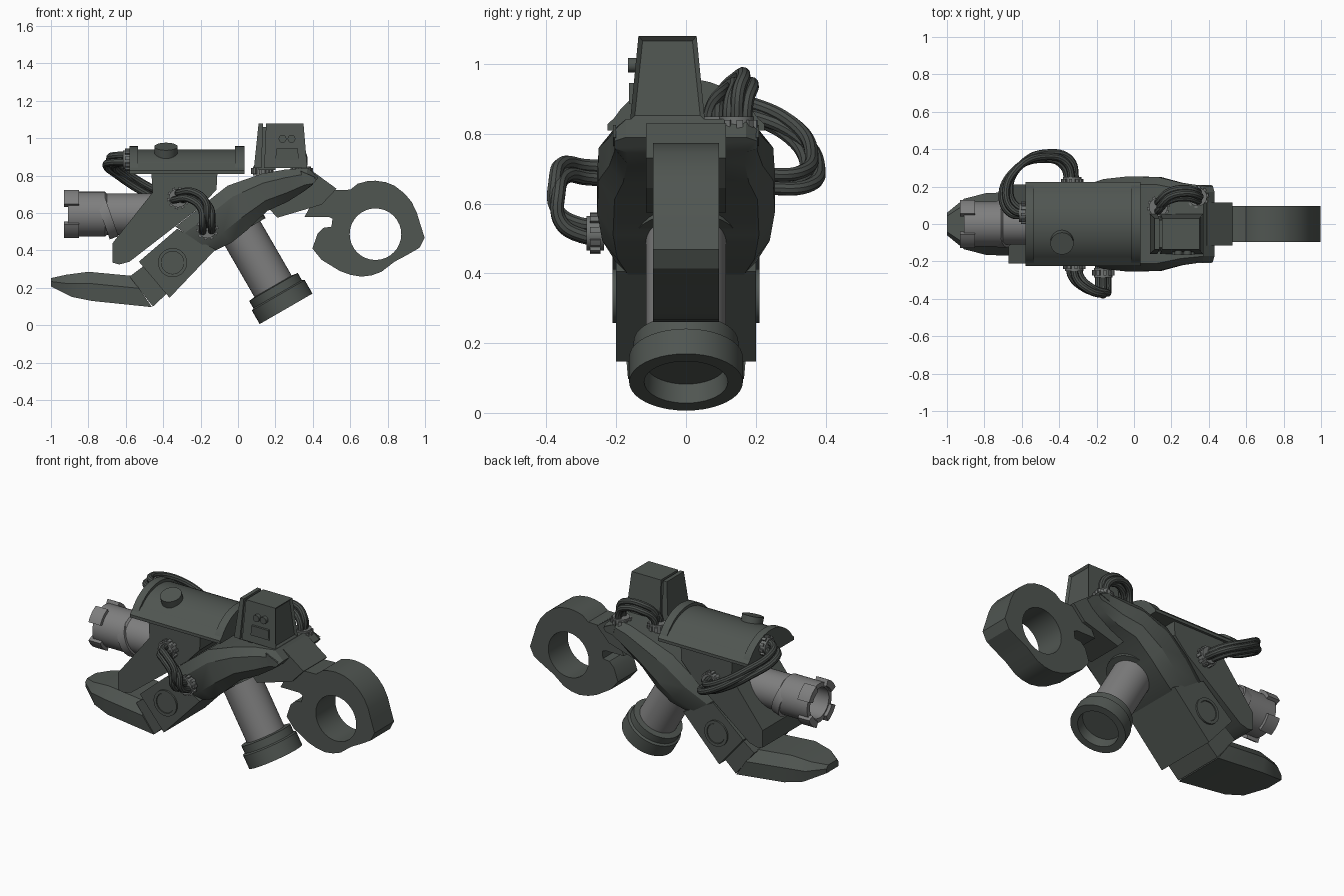
import bpy, bmesh, math
from mathutils import Vector, Matrix

cube = bpy.data.objects.get("Cube")
if cube:
    bpy.data.objects.remove(cube, do_unlink=True)

made = []


def material(name, rgb):
    m = bpy.data.materials.new(name)
    m.use_nodes = True
    m.diffuse_color = (*rgb, 1)
    m.node_tree.nodes["Principled BSDF"].inputs["Base Color"].default_value = (*rgb, 1)
    return m


DARK = material("dark green grey", (0.08, 0.092, 0.083))
HOSE = material("hose grey", (0.065, 0.073, 0.068))
STEEL = material("light steel", (0.21, 0.21, 0.21))
FITTING = material("fitting grey", (0.16, 0.17, 0.165))


def finish(name, bm, mat):
    bmesh.ops.remove_doubles(bm, verts=bm.verts, dist=0.0001)
    bmesh.ops.recalc_face_normals(bm, faces=bm.faces)
    mesh = bpy.data.meshes.new(name)
    bm.to_mesh(mesh)
    bm.free()
    mesh.materials.append(mat)
    ob = bpy.data.objects.new(name, mesh)
    bpy.context.collection.objects.link(ob)
    made.append(ob)
    return ob


def skin(name, rings, mat):
    """Join equal rings of points into a capped solid."""
    bm = bmesh.new()
    rows = [[bm.verts.new(p) for p in ring] for ring in rings]
    n = len(rows[0])
    for a, b in zip(rows, rows[1:]):
        for i in range(n):
            j = (i + 1) % n
            bm.faces.new((a[i], a[j], b[j], b[i]))
    bm.faces.new(rows[0])
    bm.faces.new(rows[-1])
    return finish(name, bm, mat)


def prism(name, outline, y0, y1, mat=DARK):
    return skin(name, [[(x, y, z) for x, z in outline] for y in (y0, y1)], mat)


def loft(name, stations, section, mat=DARK, shift=0):
    """Stations are top x, z, bottom x, z, half width; section is (width factor, drop)."""
    rings = []
    for tx, tz, bx, bz, w in stations:
        half = [(tx + (bx - tx) * t, f * w, tz + (bz - tz) * t) for f, t in section]
        ring = half + [(x, -y, z) for x, y, z in reversed(half)]
        rings.append([(x, y + shift, z) for x, y, z in ring])
    return skin(name, rings, mat)


def lathe(name, profile, origin, axis, mat=DARK, segs=32, start=0, sweep=math.tau):
    """Turn a (radius, distance) profile about an axis; a part sweep closes the profile."""
    rot = Vector(axis).to_track_quat('Z', 'Y').to_matrix().to_4x4()
    place = Matrix.Translation(origin) @ rot
    full = sweep >= math.tau
    angles = [start + sweep * i / segs for i in range(segs + 1)]
    rings = [[place @ Vector((r * math.cos(a), r * math.sin(a), t)) for r, t in profile]
             for a in angles]
    if not full:
        return skin(name, rings, mat)
    bm = bmesh.new()
    rows = [[bm.verts.new(p) for p in ring] for ring in rings[:-1]]
    for k in range(segs):
        a, b = rows[k], rows[(k + 1) % segs]
        for i in range(len(profile) - 1):
            bm.faces.new((a[i], a[i + 1], b[i + 1], b[i]))
    bmesh.ops.dissolve_degenerate(bm, dist=0.0001, edges=bm.edges)
    return finish(name, bm, mat)


def disc(name, r, h, origin, axis, mat=DARK, segs=32):
    return lathe(name, [(0, 0), (r, 0), (r, h), (0, h)], origin, axis, mat, segs)


def to_mesh(ob):
    """Replace an object by a plain mesh of its evaluated shape."""
    bpy.context.view_layer.update()
    dg = bpy.context.evaluated_depsgraph_get()
    mesh = bpy.data.meshes.new_from_object(ob.evaluated_get(dg))
    name = ob.name
    bpy.data.objects.remove(ob, do_unlink=True)
    new = bpy.data.objects.new(name, mesh)
    bpy.context.collection.objects.link(new)
    made.append(new)
    return new


def hoses(name, path, offsets, radius=0.02):
    for k, off in enumerate(offsets):
        cu = bpy.data.curves.new(f"{name}_{k + 1}", 'CURVE')
        cu.dimensions = '3D'
        cu.bevel_depth, cu.bevel_resolution, cu.resolution_u = radius, 3, 8
        sp = cu.splines.new('BEZIER')
        sp.bezier_points.add(len(path) - 1)
        for bp, p in zip(sp.bezier_points, path):
            bp.co = Vector(p) + Vector(off)
            bp.handle_left_type = bp.handle_right_type = 'AUTO'
        cu.materials.append(HOSE)
        ob = bpy.data.objects.new(cu.name, cu)
        bpy.context.collection.objects.link(ob)
        to_mesh(ob)


def fitting(name, origin, axis):
    """Toothed hose collar."""
    disc(name, 0.05, 0.05, origin, axis, FITTING, 16)
    for i in range(10):
        a = math.tau * i / 10
        lathe(f"{name}_tooth_{i + 1}", [(0.045, 0.01), (0.06, 0.01), (0.06, 0.04), (0.045, 0.04)],
              origin, axis, FITTING, 2, a, 0.3)


# Main arm, ankle and foot
CHAMFER = [(0.84, 0), (1, 0.25), (1, 0.72), (0.82, 1)]
loft("main_arm", [(-.334, .527, -.136, .393, .2), (-.206, .628, -.035, .441, .24),
                  (-.056, .746, .05, .51, .255), (.126, .81, .158, .612, .25),
                  (.249, .832, .265, .66, .22), (.372, .842, .35, .714, .205),
                  (.43, .79, .393, .746, .205)], CHAMFER)
prism("ankle_block", [(-.53, .34), (-.325, .516), (-.12, .405), (-.366, .147)], -.2, .2)
prism("ankle_joint", [(-.5, .32), (-.38, .17), (-.455, .1), (-.58, .26)], -.165, .165)
loft("foot", [(-1, .252, -1, .207, .06), (-.92, .27, -.89, .152, .135),
              (-.8, .286, -.78, .13, .165), (-.575, .265, -.46, .097, .175)],
     [(0.7, 0), (1, 0.4), (0.95, 1)])
for side, label in ((-1, "right"), (1, "left")):
    lathe(f"{label}_pivot_ring", [(.06, 0), (.06, .012), (.078, .012), (.078, 0)],
          (-.35, side * .199, .335), (0, side, 0))
    disc(f"{label}_pivot_pin", .058, .008, (-.35, side * .199, .335), (0, side, 0))
    prism(f"{label}_arm_plate", [(.335, .825), (.415, .79), (.35, .765)], side * .2, side * .209)

# Neck and ring hook
prism("neck", [(.39, .83), (.527, .73), (.447, .645), (.21, .575), (.157, .634)], -.115, .115)
hook = prism("ring_hook", [
    (.45, .7), (.51, .722), (.6, .725), (.64, .757), (.69, .77), (.735, .773), (.79, .765),
    (.837, .746), (.89, .705), (.928, .66), (.955, .605), (.975, .54), (.998, .468), (.97, .414),
    (.906, .377), (.837, .34), (.767, .286), (.715, .267), (.66, .26), (.6, .27), (.543, .291),
    (.447, .35), (.398, .41), (.425, .49), (.457, .521), (.5, .527), (.505, .57), (.484, .58),
    (.356, .58), (.382, .628)], -.095, .095)
cutter = disc("hook_hole_cutter", .138, .4, (.735, -.2, .487), (0, 1, 0))
mod = hook.modifiers.new("hole", 'BOOLEAN')
mod.operation, mod.object = 'DIFFERENCE', cutter
made.remove(hook)
made.remove(cutter)
to_mesh(hook)
bpy.data.objects.remove(cutter, do_unlink=True)

# Lower grip cylinder with hollow end cap
base, up = (.257, 0, .088), (-.5, 0, .866)
lathe("grip_cap", [(0, .06), (.115, .06), (.12, 0), (.163, 0), (.163, .083), (.15, .09),
                   (.15, .135), (.11, .14)], base, up, DARK, 40)
disc("grip_shaft", .115, .5, Vector(base) + Vector(up) * .12, up, STEEL, 40)
disc("grip_socket", .148, .08, Vector(base) + Vector(up) * .475, up)

# Upper mount and barrel
prism("upper_mount", [(-.463, .82), (-.11, .82), (-.115, .725), (-.2, .634), (-.58, .34),
                      (-.635, .325), (-.67, .335), (-.67, .44), (-.457, .71)], -.21, .21)
muzzle = (-.4, 0, .594)
lathe("barrel", [(0, 0), (.11, 0), (.11, .3), (.12, .31), (.12, .51), (.092, .51),
                 (.092, .3), (0, .3)], muzzle, (-1, 0, 0), STEEL, 40)
lathe("barrel_band", [(.1, 0), (.125, 0), (.125, .05), (.1, .05)],
      (-.68, 0, .594), (-1, 0, -.35), STEEL, 40)
for i in range(4):
    lathe(f"muzzle_lug_{i + 1}", [(.1, .45), (.14, .45), (.14, .53), (.1, .53)], muzzle,
          (-1, 0, 0), STEEL, 6, math.pi * (i / 2 + 0.13), math.pi * 0.24)


# Arched top housing
def arch(name, x0, x1, rise, half=.22, z=.81, steps=16):
    radius = (half * half + rise * rise) / (2 * rise)
    reach = math.asin(half / radius)
    pts = []
    for i in range(steps + 1):
        a = reach * (2 * i / steps - 1)
        pts.append((radius * math.sin(a), z + rise - radius * (1 - math.cos(a))))
    return skin(name, [[(x, y, h) for y, h in pts] for x in (x0, x1)], DARK)


arch("housing_cover", -.57, .025, .13)
arch("housing_rear_rim", -.58, -.535, .148, .225)
arch("housing_front_rim", -.015, .035, .148, .225)
for side, label in ((-1, "right"), (1, "left")):
    skin(f"{label}_housing_rail",
         [[(x, side * y, z) for y, z in ((.17, .81), (.225, .81), (.225, .828), (.18, .868))]
          for x in (-.58, .035)], DARK)
disc("housing_knob", .062, .075, (-.385, -.08, .885), (0, -.35, 1), DARK, 24)

# Sight box with recessed screen and buttons
TAPER = [(0.78, 0), (1, 1)]
loft("sight_rear", [(.11, 1.08, .085, .84, .107), (.135, 1.08, .125, .84, .107)], TAPER, DARK, -.053)
loft("sight_core", [(.12, 1.06, .11, .83, .094), (.2, 1.06, .2, .83, .094)], TAPER, DARK, -.053)
sight = loft("sight_body", [(.15, 1.08, .14, .84, .107), (.35, 1.08, .37, .84, .107)],
             TAPER, DARK, -.053)
bm = bmesh.new()
bm.from_mesh(sight.data)
bm.faces.ensure_lookup_table()
screen = max(bm.faces, key=lambda f: f.normal.x)
bmesh.ops.inset_region(bm, faces=[screen], thickness=.018, depth=0)
bmesh.ops.translate(bm, verts=screen.verts, vec=(-.012, 0, 0))
bm.to_mesh(sight.data)
bm.free()
for i, x in enumerate((.238, .286)):
    disc(f"sight_button_{i + 1}", .021, .03, (x, -.136, .997), (0, -1, 0), DARK, 16)
prism("sight_panel", [(.2, .885), (.325, .885), (.32, .945), (.205, .945)], -.163, -.14)

# Hose bundles and their collars
fitting("front_upper_fitting", (-.32, -.2, .68), (0, -1, 0))
fitting("front_lower_fitting", (-.165, -.235, .515), (0, -1, 0))
hoses("front_hose", [(-.32, -.2, .68), (-.31, -.28, .685), (-.24, -.345, .69), (-.175, -.365, .64),
                     (-.165, -.36, .56), (-.165, -.3, .52), (-.165, -.22, .515)],
      [(-.024, 0, -.014), (.024, 0, -.01), (0, -.01, .024)])
fitting("housing_fitting", (-.565, .06, .885), (-1, 0, 0))
fitting("back_fitting", (-.33, .2, .66), (0, 1, 0))
hoses("back_hose", [(-.56, .06, .885), (-.64, .07, .885), (-.685, .16, .87), (-.62, .3, .81),
                    (-.48, .36, .72), (-.36, .325, .665), (-.33, .2, .66)],
      [(.02, .02, -.016), (-.02, -.014, -.012), (0, 0, .024)])
fitting("sight_fitting", (.13, .09, .8), (0, 0, 1))
fitting("arm_fitting", (.34, .145, .8), (0, 0, 1))
hoses("sight_hose", [(.13, .09, .81), (.135, .1, .89), (.19, .15, .945), (.28, .165, .945),
                     (.335, .15, .9), (.34, .145, .81)],
      [(0, -.024, -.01), (0, .024, -.01), (.01, 0, .018)])

# Smooth shading with sharp edges kept
bpy.ops.object.select_all(action='DESELECT')
for ob in made:
    ob.select_set(True)
bpy.context.view_layer.objects.active = made[0]
bpy.ops.object.shade_smooth_by_angle(angle=math.radians(30))
